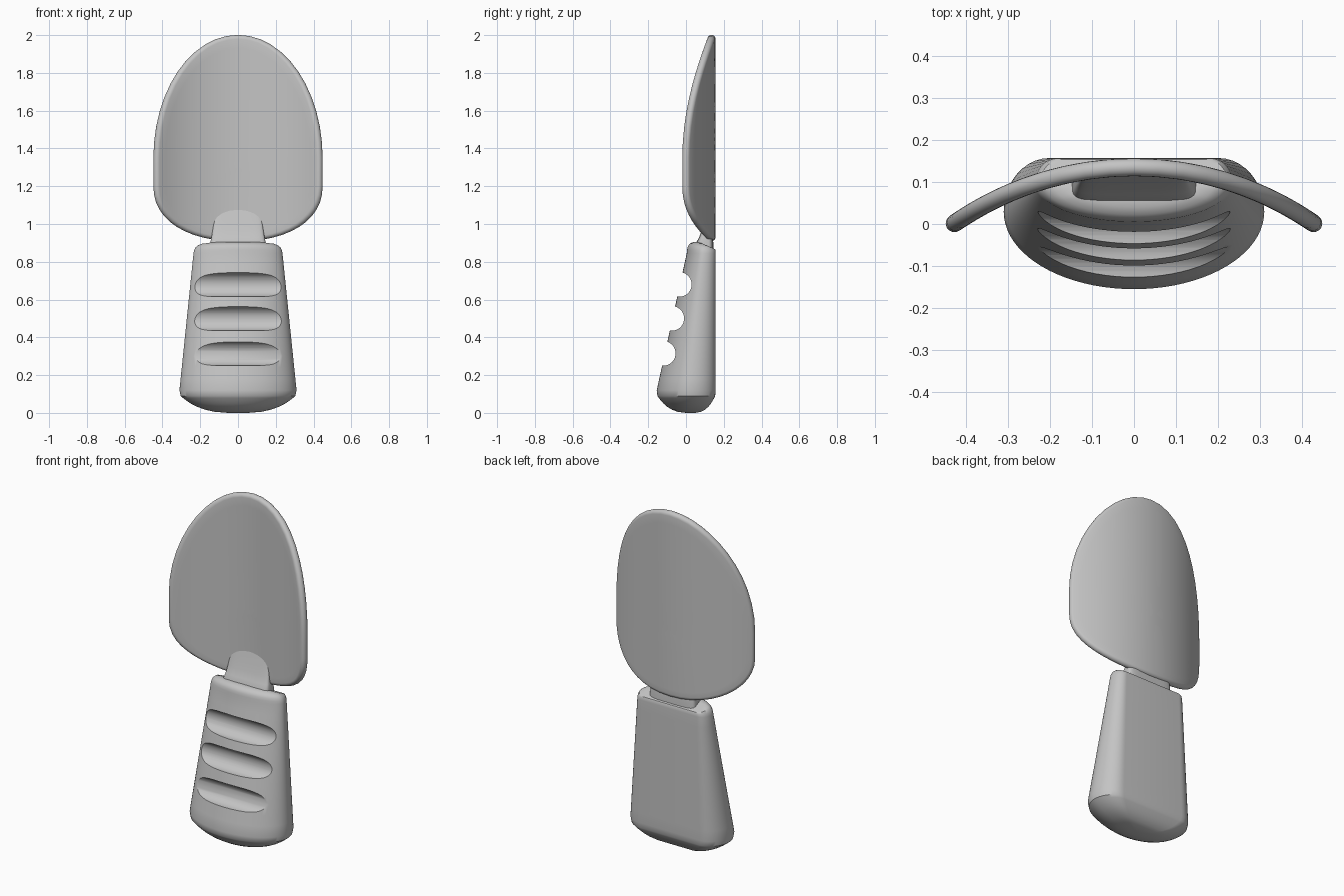
import bpy, bmesh, math
from math import sin, cos, pi, sqrt

cube = bpy.data.objects.get("Cube")
if cube:
    bpy.data.objects.remove(cube, do_unlink=True)

# Single grey colour
grey = bpy.data.materials.new("plain_grey")
grey.use_nodes = True
colour = (0.55, 0.55, 0.55, 1)
grey.diffuse_color = colour
grey.node_tree.nodes["Principled BSDF"].inputs["Base Color"].default_value = colour


def loft(name, rings):
    """Skin a list of equally long closed rings and cap both ends."""
    bm = bmesh.new()
    loops = [[bm.verts.new(p) for p in ring] for ring in rings]
    n = len(loops[0])
    for a, b in zip(loops, loops[1:]):
        for i in range(n):
            j = (i + 1) % n
            bm.faces.new((a[i], a[j], b[j], b[i]))
    bm.faces.new(loops[0])
    bm.faces.new(loops[-1])
    bmesh.ops.recalc_face_normals(bm, faces=bm.faces)
    mesh = bpy.data.meshes.new(name)
    bm.to_mesh(mesh)
    bm.free()
    obj = bpy.data.objects.new(name, mesh)
    bpy.context.collection.objects.link(obj)
    mesh.materials.append(grey)
    return obj


def activate(obj):
    bpy.ops.object.select_all(action='DESELECT')
    obj.select_set(True)
    bpy.context.view_layer.objects.active = obj


def smooth(obj, degrees=35):
    activate(obj)
    bpy.ops.object.shade_smooth_by_angle(angle=math.radians(degrees))


def power(v, e):
    return math.copysign(abs(v) ** e, v)


# Blade: egg-shaped sheet bent around a vertical axis, with a round rim
BEND, MID_Y, HALF = 0.75, 0.135, 0.021
WIDE = 0.427
core = []
STEPS = 24
for i in range(STEPS):                       # right side to left, over the tip
    t = pi * i / STEPS
    core.append((WIDE * cos(t), 1.35 + 0.63 * sin(t)))
for i in range(STEPS + 1):                   # back along the squarer lower end
    t = pi + pi * i / STEPS
    z = 1.2 + 0.27 * power(sin(t), 0.9) if 0 < i < STEPS else 1.2
    if i == 0:
        core.append((-WIDE, 1.35))
    core.append((WIDE * power(cos(t), 0.9), z))


def on_sheet(x, z, along=0.0, up=0.0, off=0.0):
    s = x / BEND
    c = sqrt(1 - s * s)
    y = MID_Y - BEND * (1 - c)
    return (x + along * c + off * s, y - along * s + off * c, z + up)


def rim_ring(angle):
    ring = []
    for i, (x, z) in enumerate(core):
        x0, z0 = core[i - 1]
        x1, z1 = core[(i + 1) % len(core)]
        length = math.hypot(x1 - x0, z1 - z0)
        out = HALF * cos(angle)
        ring.append(on_sheet(x, z, out * (z1 - z0) / length,
                             -out * (x1 - x0) / length, HALF * sin(angle)))
    return ring


def face_ring(scale, off):
    return [on_sheet(x * scale, 1.3 + (z - 1.3) * scale, off=off) for x, z in core]


scales = [max(k / 14, 0.004) for k in range(14)]
blade = loft("blade",
             [face_ring(s, -HALF) for s in scales]
             + [rim_ring(-pi / 2 + pi * k / 10) for k in range(11)]
             + [face_ring(s, HALF) for s in reversed(scales)])
smooth(blade)

# Handle: tapered body with flat back, bowed front, domed ends
BACK = 0.157


def section(z):
    """D-shaped outline of the handle and its middle depth at height z."""
    f = (z - 0.12) / 0.73
    wide, front = 0.31 - 0.075 * f, -0.155 + 0.16 * f
    depth = BACK - front
    mid, corner = BACK - 0.41 * depth, 0.35 * depth
    pts = [(wide * cos(pi + pi * k / 40), mid + (mid - front) * sin(pi + pi * k / 40))
           for k in range(40)]
    arc = [(wide - corner + corner * cos(pi / 2 * k / 10),
            mid + (BACK - mid) * sin(pi / 2 * k / 10)) for k in range(11)]
    return pts + arc + [(-x, y) for x, y in reversed(arc[1:])], mid


def handle_ring(z, scale=1.0, height=None):
    pts, mid = section(z)
    pts = [(x * scale, mid + (y - mid) * scale) for x, y in pts]
    return [(x, y, height(y) if height else z) for x, y in pts]


rings = []
for s in (0.01, 0.2, 0.4, 0.55, 0.7, 0.8, 0.88, 0.94, 0.98):
    rings.append(handle_ring(0.12, s, lambda y, s=s: 0.095 * s ** 3))
rings += [handle_ring(0.12 + 0.725 * k / 12) for k in range(13)]
for s, top in ((0.985, 0.862), (0.95, 0.877), (0.9, 0.887), (0.8, 0.897),
               (0.6, 0.905), (0.3, 0.908), (0.01, 0.909)):
    rings.append(handle_ring(0.845, s, lambda y, t=top: min(t, 0.909 - 0.45 * (y - 0.06))))
handle = loft("handle", rings)

# Three finger grooves: round-bottomed slots cut straight across the front
RADIUS = 0.065
for z, bottom in ((0.315, -0.055), (0.5, -0.01), (0.68, 0.03)):
    y = bottom - RADIUS
    slot = [(y + RADIUS * cos(a), z + RADIUS * sin(a))
            for a in (-pi / 2 + pi * k / 20 for k in range(21))]
    slot += [(y - 0.2, z + RADIUS), (y - 0.2, z - RADIUS)]
    cutter = loft("groove_cutter", [[(x, p, q) for p, q in slot] for x in (-0.5, 0.5)])
    cutter.hide_render = True
    activate(handle)
    mod = handle.modifiers.new("groove", 'BOOLEAN')
    mod.operation, mod.solver, mod.object = 'DIFFERENCE', 'EXACT', cutter
    bpy.ops.object.modifier_apply(modifier=mod.name)
    bpy.data.objects.remove(cutter, do_unlink=True)
smooth(handle)

# Neck: rounded block that tapers up into the blade
neck_rings = []
for z, wide, front, back in ((0.82, 0.15, 0.05, 0.145), (0.9, 0.147, 0.053, 0.145),
                             (0.93, 0.141, 0.07, 0.14), (0.97, 0.134, 0.084, 0.135),
                             (1.02, 0.127, 0.099, 0.133), (1.09, 0.12, 0.118, 0.132)):
    mid, half = (front + back) / 2, (back - front) / 2
    neck_rings.append([(wide * power(cos(t), 0.4), mid + half * power(sin(t), 0.4), z)
                       for t in (2 * pi * k / 48 for k in range(48))])
neck = loft("neck", neck_rings)
smooth(neck)
